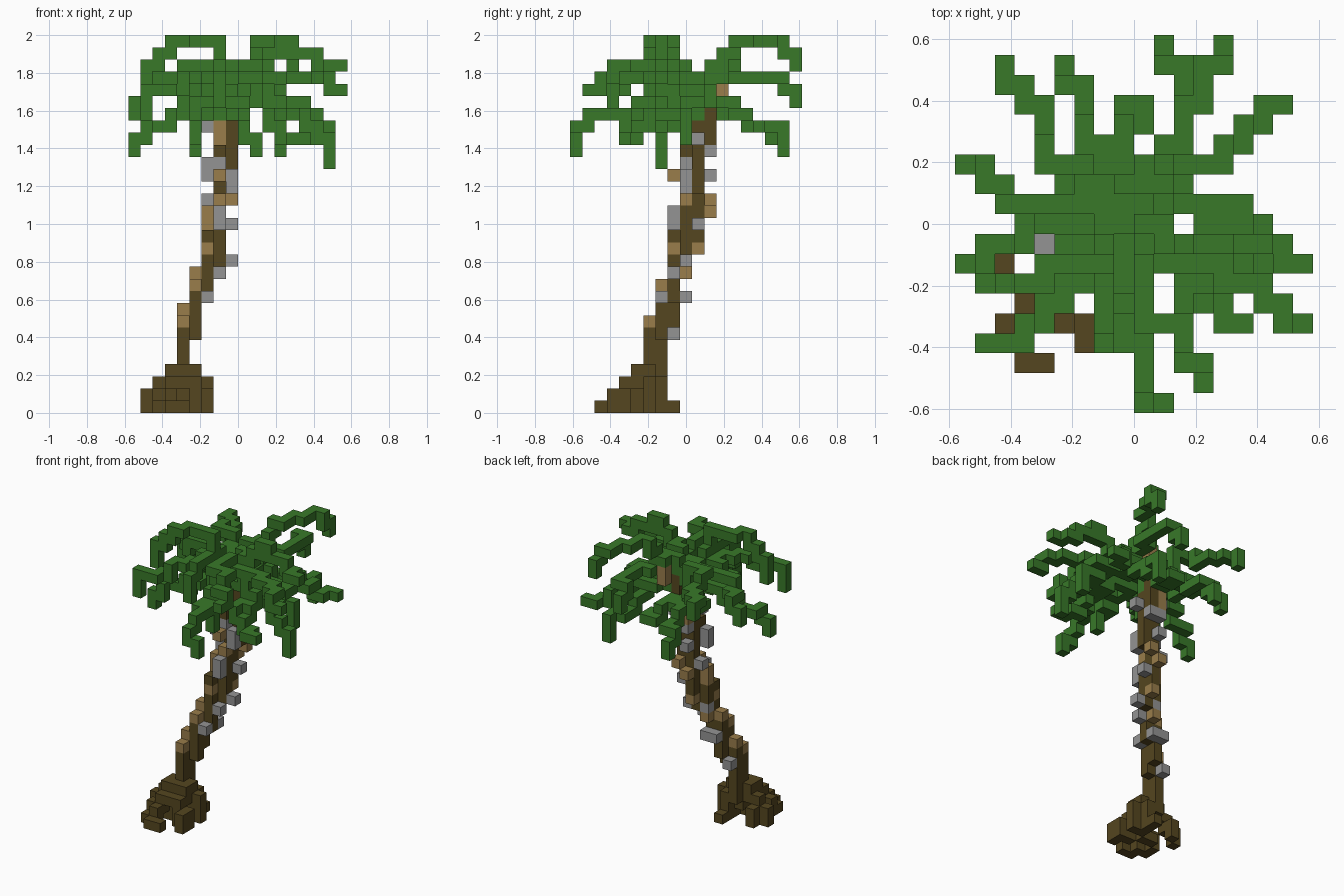
import bpy
import bmesh
from mathutils import Vector

UNIT = 2 / 31                          # edge of one cube
ORIGIN = Vector((-9, -9.5, 0)) * UNIT  # corner of the cube grid

if "Cube" in bpy.data.objects:
    bpy.data.objects.remove(bpy.data.objects["Cube"])


def make_material(name, colour):
    material = bpy.data.materials.new(name)
    material.use_nodes = True
    material.diffuse_color = (*colour, 1)
    shader = material.node_tree.nodes["Principled BSDF"]
    shader.inputs["Base Color"].default_value = (*colour, 1)
    shader.inputs["Roughness"].default_value = 0.9
    return material


leaf_green = make_material("leaf green", (0.04, 0.19, 0.022))
dark_bark = make_material("dark bark", (0.09, 0.061, 0.014))
light_bark = make_material("light bark", (0.32, 0.205, 0.07))
grey_bark = make_material("grey bark", (0.295, 0.295, 0.295))

taken = set()    # every filled grid cell
parts = []       # (name, material, cells)


def add_part(name, material, cells):
    """Claim the free cells for a part."""
    fresh = set(cells) - taken
    taken.update(fresh)
    parts.append((name, material, fresh))


def walk(start, end):
    """Cells from start to end, always stepping through a shared face."""
    span = [abs(b - a) for a, b in zip(start, end)]
    left = list(span)
    cell = list(start)
    yield tuple(cell)
    while any(left):
        axis = max(range(3), key=lambda n: left[n] / span[n] if span[n] else 0)
        cell[axis] += 1 if end[axis] > start[axis] else -1
        left[axis] -= 1
        yield tuple(cell)


def chain(*points):
    """Cells along a bent path."""
    cells = set()
    for start, end in zip(points, points[1:]):
        cells.update(walk(start, end))
    return cells


def column(x, y, bottom, top):
    return {(x, y, z) for z in range(bottom, top + 1)}


def add_path(name, material, *points):
    add_part(name, material, chain(*points))


def add_blocks(name, material, *columns):
    add_part(name, material, set().union(*(column(*c) for c in columns)))


# Bark patches claim their cells before the dark trunk does
add_blocks("light_bark_lower", light_bark,
           (4, 6, 7, 7), (4, 7, 8, 8), (5, 7, 10, 10), (5, 8, 11, 11),
           (6, 9, 11, 11), (6, 8, 13, 13))
add_blocks("light_bark_upper", light_bark,
           (6, 9, 15, 16), (7, 10, 13, 13), (8, 11, 17, 17), (7, 11, 16, 16),
           (7, 9, 17, 17), (7, 8, 19, 19), (7, 11, 22, 23), (7, 10, 22, 23))
add_blocks("light_bark_crown", light_bark, (9, 12, 26, 27))
add_blocks("grey_bark_lower", grey_bark,
           (4, 8, 6, 6), (6, 7, 9, 9), (5, 9, 9, 9), (6, 9, 9, 9), (7, 8, 11, 11),
           (8, 9, 12, 12), (6, 9, 12, 12))
add_blocks("grey_bark_upper", grey_bark,
           (7, 8, 15, 16), (8, 10, 15, 15), (6, 10, 17, 17), (8, 9, 18, 19),
           (6, 9, 19, 20), (7, 9, 20, 20), (7, 11, 19, 19), (7, 11, 21, 21),
           (8, 11, 21, 21), (9, 10, 22, 22), (6, 10, 23, 23))

# Leaning trunk
add_blocks("trunk_lower", dark_bark,
           (4, 6, 2, 6), (4, 7, 3, 7), (5, 7, 6, 9), (5, 8, 7, 10))
add_blocks("trunk_middle", dark_bark,
           (6, 8, 9, 14), (6, 9, 13, 14), (7, 9, 12, 16))
add_blocks("trunk_upper", dark_bark,
           (7, 10, 14, 21), (8, 10, 18, 23), (7, 9, 21, 21), (8, 11, 22, 26))

# Spreading roots
add_path("root_right", dark_bark, (4, 6, 3), (3, 6, 3), (3, 6, 2), (2, 6, 2), (2, 6, 1),
         (1, 6, 1), (1, 6, 0))
add_path("root_back_right", dark_bark, (2, 6, 1), (2, 7, 1), (2, 7, 0))
add_path("root_front_right", dark_bark,
         (4, 5, 3), (3, 5, 2), (3, 4, 1), (2, 4, 1), (2, 4, 0), (2, 3, 0))
add_path("root_front", dark_bark, (4, 5, 2), (4, 4, 2), (3, 4, 1), (3, 3, 1),
         (3, 3, 0), (3, 2, 0), (4, 2, 0))
add_path("root_front_left", dark_bark,
         (4, 5, 3), (5, 5, 2), (5, 4, 1), (5, 4, 0), (6, 4, 0), (6, 4, 1), (6, 3, 0))
add_path("root_left", dark_bark, (5, 6, 3), (5, 6, 2), (6, 6, 2), (6, 6, 0))
add_path("root_back", dark_bark, (4, 7, 2), (5, 7, 2), (5, 7, 0), (5, 8, 0))
add_path("root_heart", dark_bark, (3, 5, 0), (4, 5, 1), (4, 6, 1), (5, 6, 0))

# Heart of the crown
add_part("crown_heart", leaf_green,
         {c for x in (7, 8, 9) for y in (9, 10, 11) for c in column(x, y, 26, 27)}
         | column(8, 10, 24, 25) | column(7, 10, 24, 25))

# Short inner fronds
add_path("inner_frond_back", leaf_green, (8, 11, 28), (9, 11, 28), (9, 12, 28), (10, 12, 28))
add_path("inner_frond_back_right", leaf_green,
         (7, 11, 26), (6, 11, 26), (6, 12, 25), (5, 12, 24), (5, 11, 24))
add_path("inner_frond_back_left", leaf_green,
         (9, 11, 26), (10, 11, 26), (11, 11, 25), (11, 12, 24), (11, 13, 24))
add_path("inner_frond_right", leaf_green, (7, 8, 27), (6, 8, 27), (5, 8, 26))
add_path("inner_frond_left", leaf_green,
         (9, 9, 26), (10, 8, 26), (11, 7, 25), (12, 7, 24), (12, 6, 23))
add_path("inner_frond_front", leaf_green,
         (8, 8, 26), (8, 7, 26), (8, 6, 25), (9, 5, 24), (9, 4, 23), (9, 4, 22))
add_path("inner_frond_front_right", leaf_green,
         (7, 8, 26), (7, 7, 25), (6, 6, 25), (5, 6, 24))

# Fronds at the back
add_path("frond_back_high", leaf_green, (9, 11, 28), (10, 12, 29), (10, 13, 30),
         (12, 16, 30), (12, 17, 30), (13, 17, 30), (13, 17, 29), (13, 18, 29), (13, 18, 28))
add_path("frond_back_middle", leaf_green, (9, 11, 27), (10, 13, 27), (11, 15, 27),
         (11, 17, 27), (10, 17, 26), (10, 18, 26), (10, 18, 25))
add_path("frond_back_low", leaf_green, (11, 13, 24), (11, 14, 23), (11, 16, 23),
         (12, 16, 23), (12, 17, 22), (12, 17, 21))
add_path("frond_back_short", leaf_green, (8, 11, 24), (8, 13, 24), (8, 14, 23),
         (8, 15, 23), (9, 15, 23), (9, 14, 23))
add_path("frond_back_right_high", leaf_green, (7, 11, 27), (5, 12, 28),
         (4, 13, 27), (4, 15, 27), (2, 16, 27), (2, 17, 26))
add_path("frond_back_right_low", leaf_green, (7, 11, 24), (7, 13, 24), (6, 13, 24),
         (6, 14, 23), (6, 16, 23), (5, 16, 23), (5, 16, 22), (5, 17, 22), (5, 17, 21))
add_path("frond_back_left", leaf_green, (9, 11, 25), (12, 12, 25),
         (13, 13, 24), (14, 13, 24), (14, 14, 23), (15, 14, 23), (15, 15, 23), (16, 15, 23))

# Fronds on the left
add_path("frond_left_middle", leaf_green, (9, 10, 26), (12, 10, 25), (14, 10, 25),
         (14, 9, 24), (15, 9, 23), (15, 9, 22))
add_path("frond_left_branch", leaf_green, (12, 10, 25), (12, 9, 25), (14, 9, 24))
add_path("frond_left_high", leaf_green, (9, 9, 28), (11, 8, 28), (11, 8, 29), (12, 8, 30),
         (13, 8, 30), (13, 8, 29), (15, 8, 29), (15, 8, 28), (16, 8, 28), (16, 7, 28),
         (17, 7, 28))
add_path("frond_left_low", leaf_green, (9, 8, 25), (10, 8, 25), (13, 8, 24),
         (14, 7, 23), (15, 7, 22), (16, 7, 22), (16, 7, 20))
add_path("frond_front_left_high", leaf_green, (9, 8, 27), (12, 7, 27),
         (14, 6, 27), (15, 5, 27), (16, 4, 26), (17, 4, 26))
add_path("frond_front_left_low", leaf_green, (10, 8, 25), (11, 6, 24),
         (11, 5, 23), (12, 5, 22), (13, 4, 22), (14, 4, 22))

# Fronds at the front
add_path("frond_front_high", leaf_green, (9, 8, 27), (9, 6, 28), (9, 4, 28), (10, 4, 28),
         (11, 3, 28), (11, 3, 27), (11, 2, 27), (12, 2, 27), (12, 2, 26), (12, 1, 26))
add_path("frond_front_low", leaf_green, (8, 8, 25), (8, 6, 25), (8, 3, 24),
         (9, 2, 24), (9, 1, 23), (9, 0, 22), (10, 0, 22), (10, 0, 21))
add_path("frond_front_short", leaf_green, (7, 8, 28), (7, 5, 28), (7, 4, 27), (7, 3, 25))
add_path("frond_front_right", leaf_green, (7, 7, 27), (6, 6, 27), (5, 5, 27),
         (4, 5, 27), (4, 4, 26), (3, 4, 26), (3, 3, 26), (1, 3, 26), (1, 3, 24))

# Fronds on the right
add_path("frond_right_high", leaf_green, (7, 8, 28), (7, 7, 29), (7, 7, 30), (4, 7, 30),
         (4, 6, 30), (3, 6, 30), (3, 6, 29), (2, 6, 29), (2, 6, 28), (1, 6, 28), (1, 6, 26))
add_path("frond_right_low", leaf_green, (7, 9, 25), (5, 9, 25), (3, 9, 24),
         (3, 8, 23), (1, 8, 23), (1, 7, 22), (0, 7, 22), (0, 7, 21))
add_path("frond_right_middle", leaf_green, (7, 10, 27), (5, 10, 27), (3, 10, 27),
         (2, 10, 26), (2, 11, 26), (1, 12, 26), (1, 12, 25), (0, 12, 25), (0, 12, 24))


def build(name, material, cells):
    """Turn cells into one mesh, leaving out faces buried between cubes."""
    bm = bmesh.new()
    for cell in sorted(cells):
        centre = Vector(cell) + Vector((0.5, 0.5, 0.5))
        for axis in range(3):
            for sign in (-1, 1):
                normal = Vector((0, 0, 0))
                normal[axis] = sign
                if tuple(int(v) for v in Vector(cell) + normal) in taken:
                    continue
                u = Vector((0, 0, 0))
                u[(axis + 1) % 3] = 0.5
                v = normal.cross(u)
                middle = centre + normal / 2
                corners = (middle - u - v, middle + u - v, middle + u + v, middle - u + v)
                bm.faces.new([bm.verts.new(c * UNIT + ORIGIN) for c in corners])
    bmesh.ops.remove_doubles(bm, verts=bm.verts, dist=UNIT / 100)
    mesh = bpy.data.meshes.new(name)
    bm.to_mesh(mesh)
    bm.free()
    mesh.materials.append(material)
    bpy.context.collection.objects.link(bpy.data.objects.new(name, mesh))


for part in parts:
    if part[2]:
        build(*part)
